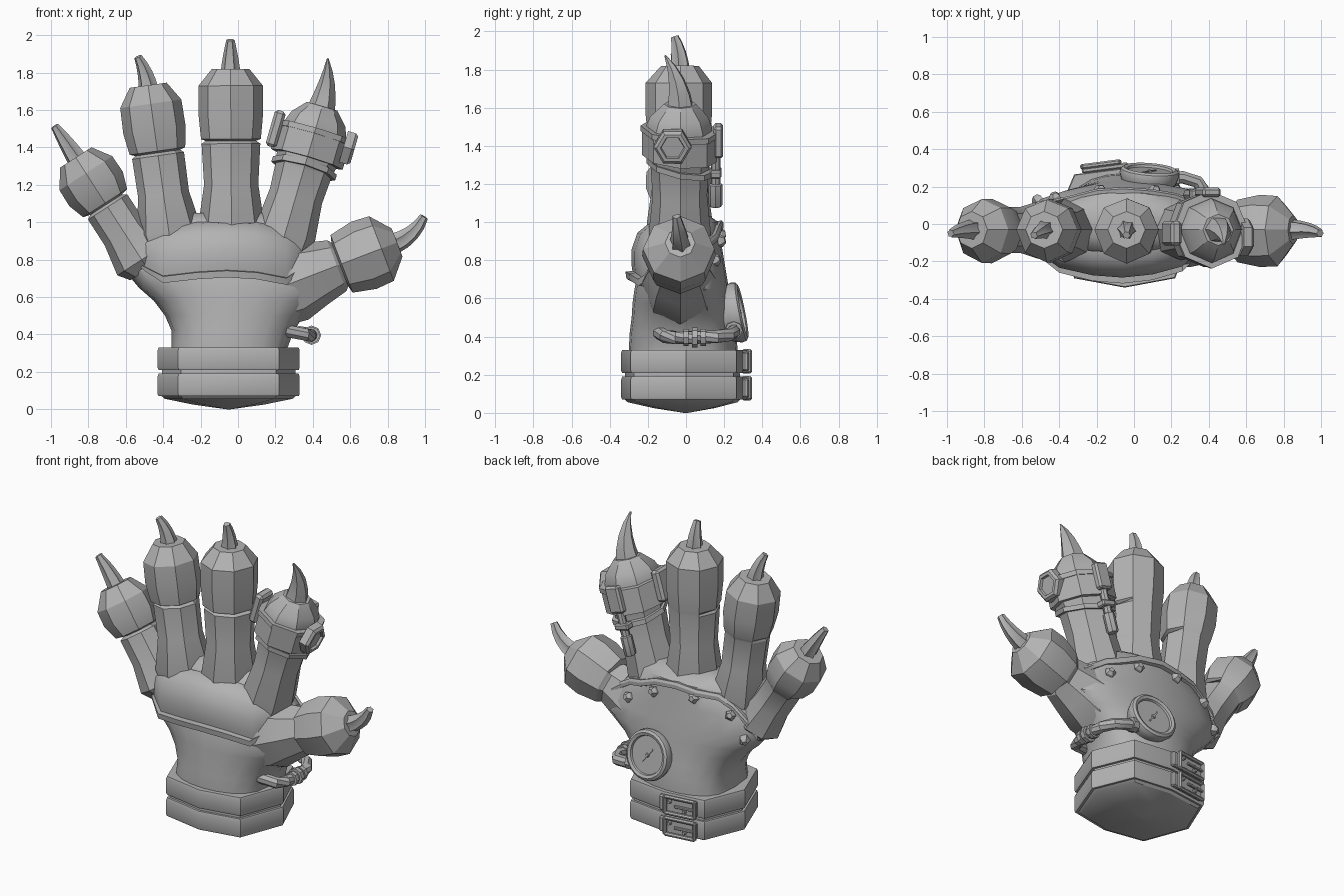
import bpy, bmesh, math
from mathutils import Vector as V, Matrix
from mathutils.bvhtree import BVHTree

if "Cube" in bpy.data.objects:
    bpy.data.objects.remove(bpy.data.objects["Cube"])

grey = bpy.data.materials.new("plain grey")
grey.diffuse_color = (0.45, 0.45, 0.45, 1)
grey.use_nodes = True
grey.node_tree.nodes["Principled BSDF"].inputs["Base Color"].default_value = grey.diffuse_color


def finish(name, bm, angle=30):
    bmesh.ops.recalc_face_normals(bm, faces=bm.faces)
    me = bpy.data.meshes.new(name)
    bm.to_mesh(me)
    bm.free()
    me.materials.append(grey)
    ob = bpy.data.objects.new(name, me)
    bpy.context.collection.objects.link(ob)
    bpy.ops.object.select_all(action='DESELECT')
    ob.select_set(True)
    bpy.context.view_layer.objects.active = ob
    bpy.ops.object.shade_smooth_by_angle(angle=math.radians(angle))
    return ob


def loft(name, rings, loop=False, angle=30):
    """Skin a list of equal-length rings of points."""
    bm = bmesh.new()
    rows = [[bm.verts.new(p) for p in r] for r in rings]
    n = len(rows[0])
    for a, b in zip(rows, rows[1:] + ([rows[0]] if loop else [])):
        for i in range(n):
            j = (i + 1) % n
            bm.faces.new((a[i], a[j], b[j], b[i]))
    if not loop:
        bm.faces.new(rows[0])
        bm.faces.new(rows[-1])
    return finish(name, bm, angle)


def ring(c, u, v, ru, rv=None, n=8):
    rv = ru if rv is None else rv
    return [V(c) + u * ru * math.cos(2 * math.pi * i / n) + v * rv * math.sin(2 * math.pi * i / n)
            for i in range(n)]


def frame(u, v, w, c):
    m = Matrix((u, v, w)).transposed().to_4x4()
    m.translation = c
    return m


def box(name, m, size, bevel=0.01):
    bm = bmesh.new()
    bmesh.ops.create_cube(bm, size=1, matrix=Matrix.Diagonal((*size, 1)))
    if bevel:
        bmesh.ops.bevel(bm, geom=bm.edges[:], offset=bevel, segments=1, affect='EDGES')
    bm.transform(m)
    return finish(name, bm)


def disc(name, c, axis, profile, n=8):
    """Lathe of (height, radius) along an axis."""
    q = V(axis).normalized().to_track_quat('Z', 'Y')
    u, v, w = q @ V((1, 0, 0)), q @ V((0, 1, 0)), q @ V((0, 0, 1))
    return loft(name, [ring(V(c) + w * h, u, v, r, n=n) for h, r in profile])


def tube(name, pts, radii, n=8, flute=1.0):
    pts = [V(p) for p in pts]
    rings = []
    for i, p in enumerate(pts):
        t = (pts[min(i + 1, len(pts) - 1)] - pts[max(i - 1, 0)]).normalized()
        u = t.cross(V((0.13, 0.9, 0.3))).normalized()
        r = ring((0, 0, 0), u, u.cross(t), radii[i], n=n)
        rings.append([p + q * (flute if k % 2 else 1) for k, q in enumerate(r)])
    return loft(name, rings)


X, Y, Z = V((1, 0, 0)), V((0, 1, 0)), V((0, 0, 1))

# Palm: rounded rings (z, left, right, front, back), boxier near the wrist
palm_rings = []
for z, xl, xr, yf, yb in [(.08, -.37, .27, -.30, .27), (.33, -.355, .265, -.30, .27), (.42, -.355, .3, -.295, .265),
                          (.5, -.39, .35, -.285, .25), (.58, -.45, .44, -.28, .235), (.65, -.53, .53, -.27, .225),
                          (.74, -.605, .51, -.25, .21), (.86, -.57, .42, -.2, .19), (1.0, -.43, .3, -.15, .17),
                          (1.05, -.34, .2, -.08, .1)]:
    e = .6 + .25 * min(1, max(0, (z - .33) / .25))
    r = []
    for k in range(20):
        a = 2 * math.pi * k / 20
        c, s = math.cos(a), math.sin(a)
        xm = -.05  # thickest point stays over the wrist axis
        sx = (xr - xm) if c > 0 else (xm - xl)
        r.append(V((xm + c * sx, abs(s) ** e * (yb if s > 0 else yf), z)))
    palm_rings.append(r)
palm = loft("palm", palm_rings, angle=40)
tree = BVHTree.FromPolygons([v.co for v in palm.data.vertices], [p.vertices[:] for p in palm.data.polygons])


def on_back(x, z):
    hit, nor, _, _ = tree.ray_cast(V((x, 2, z)), V((0, -1, 0)))
    return (hit, nor) if hit else (V((x, .08, z)), Y.copy())


# Fingers: base, tip (x, z), radius profile along the axis (fifth ring is a front crease), claw tip, claw radius
fingers = {
    "little_finger": ((-.515, .8), (-.87, 1.35), [(-.06, .11), (0, .155), (.17, .125), (.335, .125), (.35, .1),
                      (.36, .14), (.45, .17), (.55, .168), (.65, .1)], (-.98, -.05, 1.515), .057),
    "ring_finger": ((-.37, .95), (-.48, 1.73), [(-.1, .15), (0, .175), (.2, .137), (.41, .14), (.425, .12),
                    (.435, .15), (.55, .168), (.69, .165), (.79, .1)], (-.535, -.06, 1.885), .055),
    "middle_finger": ((-.035, .95), (-.04, 1.82), [(-.1, .15), (.05, .175), (.25, .145), (.47, .157), (.485, .135),
                      (.495, .16), (.62, .172), (.78, .172), (.87, .1)], (-.04, -.06, 1.975), .055),
    "index_finger": ((.24, .9), (.45, 1.62), [(-.1, .15), (.05, .165), (.25, .145), (.40, .155), (.43, .16),
                     (.45, .165), (.62, .172), (.68, .15), (.75, .085)], (.48, -.11, 1.875), .078),
    "thumb": ((.3, .68), (.86, .895), [(-.15, .2), (0, .215), (.13, .175), (.245, .145), (.262, .125), (.272, .165),
              (.4, .192), (.5, .185), (.59, .08)], (.995, -.05, 1.03), .058),
}
for name, (b, t, prof, claw, cr) in fingers.items():
    base, tip = V((b[0], -.03, b[1])), V((t[0], -.03, t[1]))
    d = (tip - base).normalized()
    u = Y.cross(d)
    plain = name == "index_finger"
    if plain:
        ib, idir, iu = base, d, u
    rings = []
    for i, (h, r) in enumerate(prof):
        back = (prof[3][1] + prof[5][1]) / 2 if i == 4 else r
        front = r * 1.06 if i >= 5 and h < prof[-1][0] else r
        pts = ring((0, 0, 0), u, Y, 1)
        rings.append([base + d * h + u * p.dot(u) * (back if p.y > .1 else r) +
                      Y * p.y * min((back * .97 if p.y > 0 else front), .2) for p in pts])
    loft(name, rings, angle=25)
    # Claw: bent tapering spike, fluted and blunt except on the index finger
    tipc = V(claw)
    p0 = tip - d * .03
    p1 = p0 + d * (tipc - p0).length * .55
    pts = [p0 * (1 - s) ** 2 + p1 * 2 * s * (1 - s) + tipc * s * s for s in (0, .25, .5, .75, 1)]
    tube(name + "_claw", pts, [cr * k for k in ((1, .8, .58, .33, .06) if plain else (1, .88, .74, .58, .4))],
         6 if plain else 12, 1 if plain else .75)

# Padded palm cushion with a thick rolled lower lip: (x, top z, lip z, bulge)
half = [(-.56, .86, .79, .25), (-.5, .92, .74, .6), (-.4, .97, .675, .9), (-.22, 1.0, .695, 1), (-.06, 1.005, .705, 1.05),
        (.1, 1.0, .695, 1), (.26, .965, .665, .9), (.33, .91, .73, .6), (.39, .87, .81, .25)]
cols = []
for x, zt, zl, k in half:
    y0 = -.15 * math.sqrt(max(0, 1 - ((x + .085) / .5) ** 2))
    prof = [(1, .0), (.97, .04), (.8, .1), (.5, .13), (.25, .13), (.13, .125), (.12, .16), (0, .155), (0, .02)]
    cols.append([V((x, y0 - k * o, zl + (zt - zl) * f)) for f, o in prof])
loft("palm_cushion", cols, angle=35)

# Wrist straps: octagon bands
oct8 = [(.38, 0), (.27, .265), (0, .3), (-.27, .265), (-.38, 0), (-.27, -.29), (0, -.34), (.27, -.29)]


def wrist(z, s):
    return [V((-.05 + x * s, y * s, z)) for x, y in oct8]


for k, z in enumerate((.07, .21)):
    loft(f"wrist_strap_{k + 1}", [wrist(z, .9), wrist(z, .985), wrist(z + .012, 1), wrist(z + .105, 1),
                                  wrist(z + .12, .985), wrist(z + .12, .9)], loop=True)
# Wrist base, bulging slightly downward
loft("wrist_base", [wrist(.33, .93), wrist(.072, .95), wrist(.056, .9), wrist(.025, .5), wrist(.0, .03)])

# Buckles on the back of the straps
bu = V((.27, .035, 0)).normalized()
bn = V((-bu.y, bu.x, 0))
for k, z in enumerate((.13, .27)):
    c = V((-.155, .3, z))

    def part(label, a, h, out, size, bev=.008):
        box(f"buckle_{k + 1}_{label}", frame(bu, bn, Z, c + bu * a + bn * out + Z * h), size, bev)
    part("plate", 0, 0, 0, (.25, .03, .1))
    for s in (-1, 1):
        part(f"bar{s}", -.02, s * .053, .022, (.21, .028, .022))
        part(f"post{s}", -.02 + s * .1, 0, .022, (.022, .028, .12))
        disc(f"buckle_{k + 1}_rivet{s}", c + bu * .05 * s + bn * .014 + Z * .022 * s, bn, [(0, .014), (.02, .01)], 8)
    part("prong", -.05, 0, .026, (.13, .015, .016), .003)

# Hem along the back, at the roots of the fingers, with studs beneath
hem = [(.47, .8), (.4, .85), (.32, .9), (.22, .93), (.1, .98), (-.06, 1.0), (-.2, .985), (-.34, .98), (-.43, .93),
       (-.51, .86), (-.58, .76)]
rows = []
for x, z in hem:
    p, nrm = on_back(x, z)
    p.y = max(p.y, .06)
    n2 = V((0, 1, .25)).normalized()
    down = V((0, .25, -1)).normalized()
    rows.append([p + n2 * a + down * b for a, b in ((-.06, -.01), (.02, -.005), (.026, .012), (.02, .035), (-.05, .045))])
loft("back_hem", rows)
for i, (x, z) in enumerate([(.31, .8), (.11, .9), (-.18, .935), (-.42, .87), (-.51, .73)]):
    p, nrm = on_back(x, z)
    disc(f"stud_{i + 1}", p - nrm * .01, nrm, [(0, .034), (.025, .034), (.045, .018)], 5)

# Round gauge on the back of the hand
gn = V((.08, 1, .2)).normalized()
gc = V((.08, .235, .52))
disc("gauge_case", gc, gn, [(-.06, .13), (.0, .15), (.03, .16), (.055, .155), (.065, .14), (.058, .122), (.045, .118)], 24)
gu = Z.cross(gn).normalized()
gv = gn.cross(gu)
needle = (gu * .6 + gv * .8).normalized()
box("gauge_needle", frame(needle, gn, needle.cross(gn), gc + gn * .048), (.11, .006, .01), 0)
disc("gauge_pivot", gc + gn * .045, gn, [(0, .014), (.01, .01)], 8)

# Pipe from the gauge around the thumb side
tube("pipe", [(.17, .245, .44), (.26, .25, .425), (.34, .225, .41), (.385, .16, .4), (.395, .06, .395), (.385, -.05, .395),
              (.36, -.11, .4), (.25, -.14, .42)], [.035] * 8, 8)
for i, (y, r) in enumerate([(.09, .045), (.045, .052), (.0, .045)]):
    disc(f"pipe_collar_{i + 1}", (.393, y - .014, .396), Y, [(0, r), (.028, r)], 8)
disc("pipe_elbow_nut", (.2, .25, .437), (1, 0, -.1), [(0, .046), (.04, .046)], 8)


# Index finger harness: bands, hex bolt, side block, back rod
def at(t, a, o):
    return ib + idir * t + iu * a + Y * o


def band(name, t0, t1, ro, ri, tilt):
    rr = []
    for t, r in ((t0, ri), (t0, ro), (t1, ro), (t1, ri)):
        rr.append([p + idir * tilt * (p - at(t, 0, 0)).dot(Y) for p in ring(at(t, 0, 0), iu, Y, r)])
    loft(name, rr, loop=True)


band("index_band", .455, .6, .2, .15, -.08)
band("index_band_rim", .585, .615, .208, .15, -.08)
band("index_thin_strap", .39, .42, .178, .13, -.2)
disc("hex_bolt", at(.575, .17, -.04), iu, [(0, .1), (.045, .1), (.06, .085), (.06, .065), (.045, .06)], 6)
box("index_side_block", frame(iu, Y, idir, at(.565, -.205, -.02)), (.06, .13, .2), .015)
box("index_back_clamp", frame(iu, Y, idir, at(.55, .0, .2)), (.1, .05, .17), .012)
disc("index_back_rod", at(.19, .0, .185), idir, [(0, .03), (.01, .036), (.12, .036), (.125, .025), (.36, .025)], 8)
box("index_rod_clip", frame(iu, Y, idir, at(.375, 0, .185)), (.1, .06, .04), .008)
